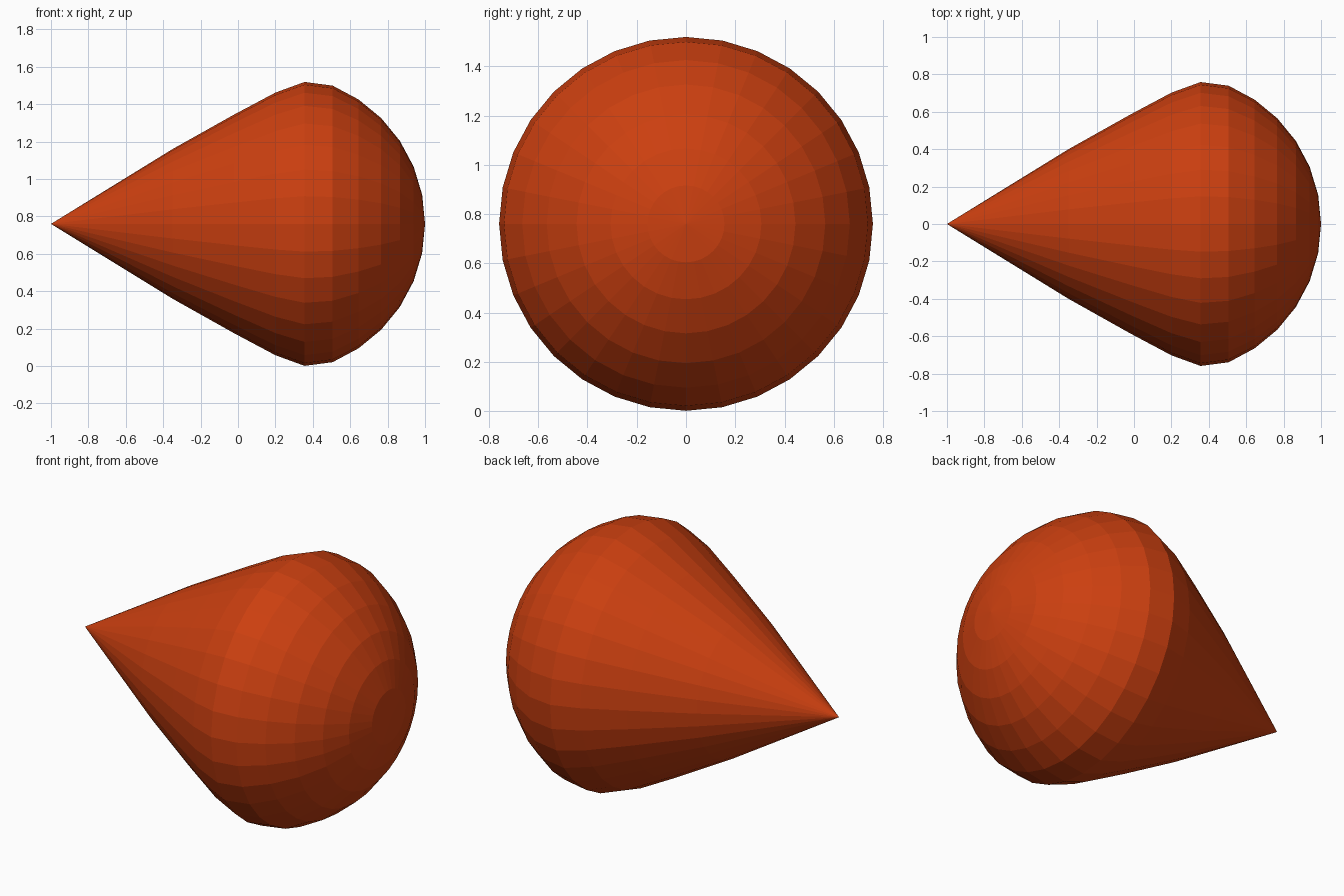
import bpy, bmesh
from math import sin, cos, pi

if "Cube" in bpy.data.objects:
    bpy.data.objects.remove(bpy.data.objects["Cube"])

SIDES = 32
R, CX, CZ = 0.8, 0.2, 0.76

# Profile (x, radius): tapered point, then the rounded dome
profile = [(-0.35, 0.40), (-0.02, 0.585), (0.20, 0.702), (0.356, 0.759)]
profile += [(CX + R * cos(i * pi / 16), R * sin(i * pi / 16)) for i in range(6, 0, -1)]

# Spin the profile around the x axis
bm = bmesh.new()
rings = [[bm.verts.new((x, r * sin(2 * pi * k / SIDES), CZ + r * cos(2 * pi * k / SIDES)))
          for k in range(SIDES)] for x, r in profile]
tip = bm.verts.new((-1, 0, CZ))
pole = bm.verts.new((1, 0, CZ))
for k in range(SIDES):
    n = (k + 1) % SIDES
    bm.faces.new((tip, rings[0][k], rings[0][n]))
    bm.faces.new((pole, rings[-1][n], rings[-1][k]))
    for a, b in zip(rings, rings[1:]):
        bm.faces.new((a[k], b[k], b[n], a[n]))
bmesh.ops.recalc_face_normals(bm, faces=bm.faces)

mesh = bpy.data.meshes.new("teardrop_body")
bm.to_mesh(mesh)
bm.free()
body = bpy.data.objects.new("teardrop_body", mesh)
bpy.context.collection.objects.link(body)

# Orange-red colour
mat = bpy.data.materials.new("orange_red")
mat.diffuse_color = (0.6, 0.05, 0.005, 1)
mat.use_nodes = True
mat.node_tree.nodes["Principled BSDF"].inputs["Base Color"].default_value = mat.diffuse_color
mesh.materials.append(mat)
